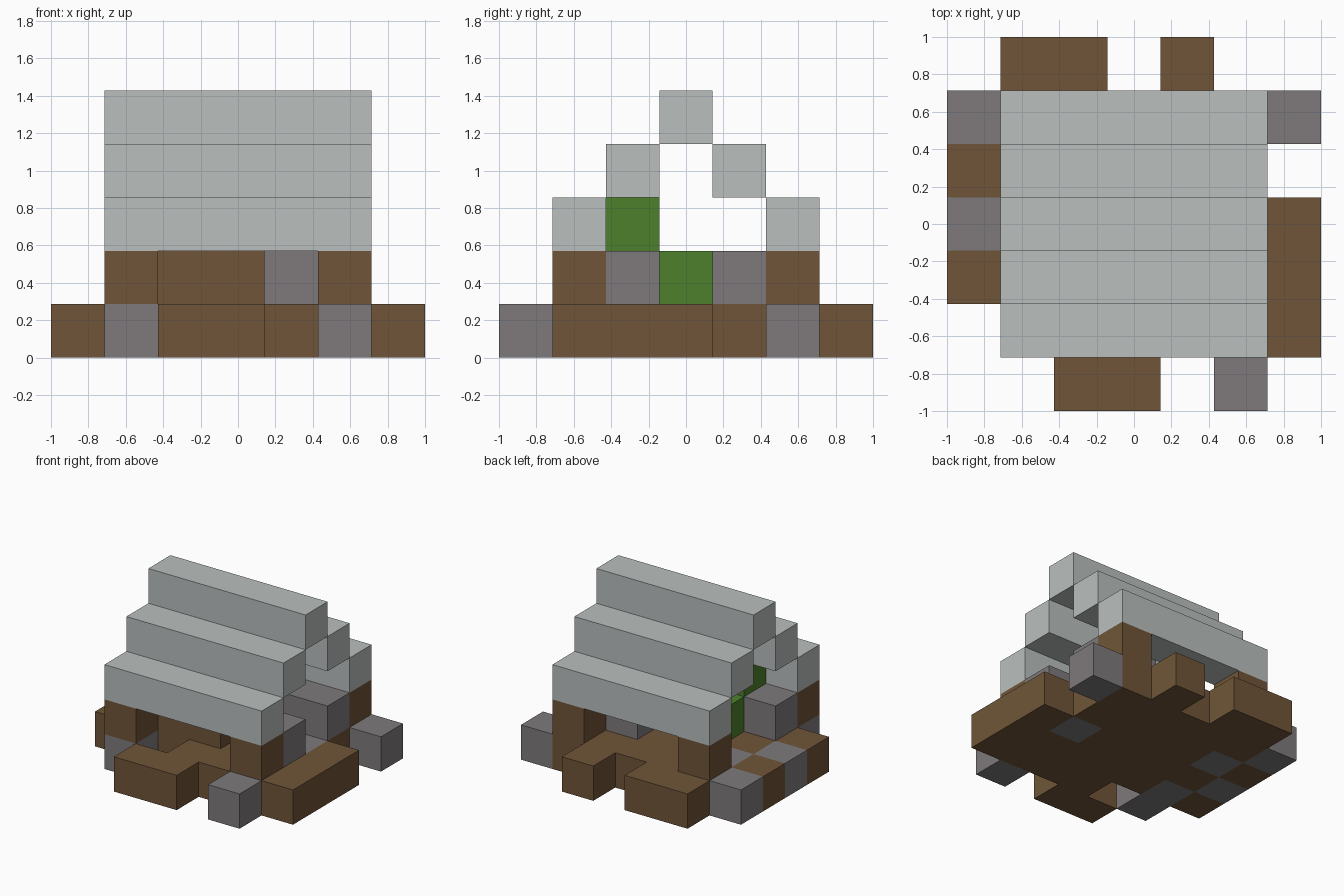
import bpy
import bmesh
from mathutils import Vector

cube = bpy.data.objects.get("Cube")
if cube:
    bpy.data.objects.remove(cube, do_unlink=True)

UNIT = 2 / 7  # edge of one block
COLOURS = {
    "wood_brown": (0.162, 0.091, 0.040),
    "stone_grey": (0.209, 0.195, 0.202),
    "leaf_green": (0.076, 0.216, 0.025),
    "roof_light_grey": (0.491, 0.521, 0.515),
}
WOOD, STONE, LEAF, ROOF = range(4)

materials = []
for name, rgb in COLOURS.items():
    mat = bpy.data.materials.new(name)
    mat.use_nodes = True
    mat.diffuse_color = (*rgb, 1)
    shader = next(n for n in mat.node_tree.nodes if n.type == "BSDF_PRINCIPLED")
    shader.inputs["Base Color"].default_value = (*rgb, 1)
    shader.inputs["Roughness"].default_value = 0.9
    materials.append(mat)

parts = {}     # part name -> {block position: colour}


def fill(part, colour, xs, ys, z):
    """Fill a range of blocks; xs and ys are a number or an inclusive pair."""
    xs, ys = [(r, r) if isinstance(r, int) else r for r in (xs, ys)]
    cells = parts.setdefault(part, {})
    for x in range(xs[0], xs[1] + 1):
        for y in range(ys[0], ys[1] + 1):
            cells[(x, y, z)] = colour


# Ground floor with a gap in the front row
fill("floor", WOOD, (-2, 2), (-2, 2), 0)
del parts["floor"][(-1, -2, 0)]
fill("floor", STONE, -2, (-2, -1), 0)
fill("floor", STONE, -2, 1, 0)
fill("floor", STONE, 2, 0, 0)

# Scattered blocks around the floor
fill("front_step", WOOD, (-1, 0), -3, 0)
fill("front_stone", STONE, 2, -3, 0)
fill("back_step", WOOD, (-2, -1), 3, 0)
fill("back_block", WOOD, 1, 3, 0)
fill("left_step", WOOD, 3, (-2, 0), 0)
fill("left_stone", STONE, 3, 2, 0)
fill("right_edging", WOOD, -3, (-1, 1), 0)
fill("right_edging", STONE, -3, 0, 0)
fill("right_edging", STONE, -3, 2, 0)

# Corner posts
for x in (-2, 2):
    for y in (-2, 2):
        fill("corner_posts", WOOD, x, y, 1)

# Inner walls
fill("front_wall", WOOD, (-1, 0), -1, 1)
fill("front_wall", STONE, -2, -1, 1)
fill("front_wall", STONE, 2, -1, 1)
fill("back_wall", STONE, (1, 2), 1, 1)

# Plants
fill("plant_low", LEAF, -1, 0, 1)
fill("plant_high", LEAF, -1, -1, 2)

# Stepped roof beams
for side, label in ((-1, "front"), (1, "back")):
    fill(label + "_eave", ROOF, (-2, 2), 2 * side, 2)
    fill(label + "_rafter", ROOF, (-2, 2), side, 3)
fill("roof_ridge", ROOF, (-2, 2), 0, 4)

occupied = {cell for cells in parts.values() for cell in cells}


def build(name, cells):
    """Make one mesh of the outer block faces, coloured block by block."""
    bm = bmesh.new()
    for cell, colour in cells.items():
        centre = Vector(cell) + Vector((0, 0, 0.5))
        for axis in range(3):
            for sign in (-1, 1):
                normal = Vector((0, 0, 0))
                normal[axis] = sign
                if tuple(int(c + n) for c, n in zip(cell, normal)) in occupied:
                    continue
                u = Vector((0, 0, 0))
                u[(axis + 1) % 3] = 0.5
                v = normal.cross(u)
                middle = centre + normal / 2
                corners = (middle - u - v, middle + u - v, middle + u + v, middle - u + v)
                face = bm.faces.new([bm.verts.new(c * UNIT) for c in corners])
                face.material_index = colour
    bmesh.ops.remove_doubles(bm, verts=bm.verts, dist=0.001)
    mesh = bpy.data.meshes.new(name)
    bm.to_mesh(mesh)
    bm.free()
    for mat in materials:
        mesh.materials.append(mat)
    bpy.context.collection.objects.link(bpy.data.objects.new(name, mesh))


for part, cells in parts.items():
    build(part, cells)
